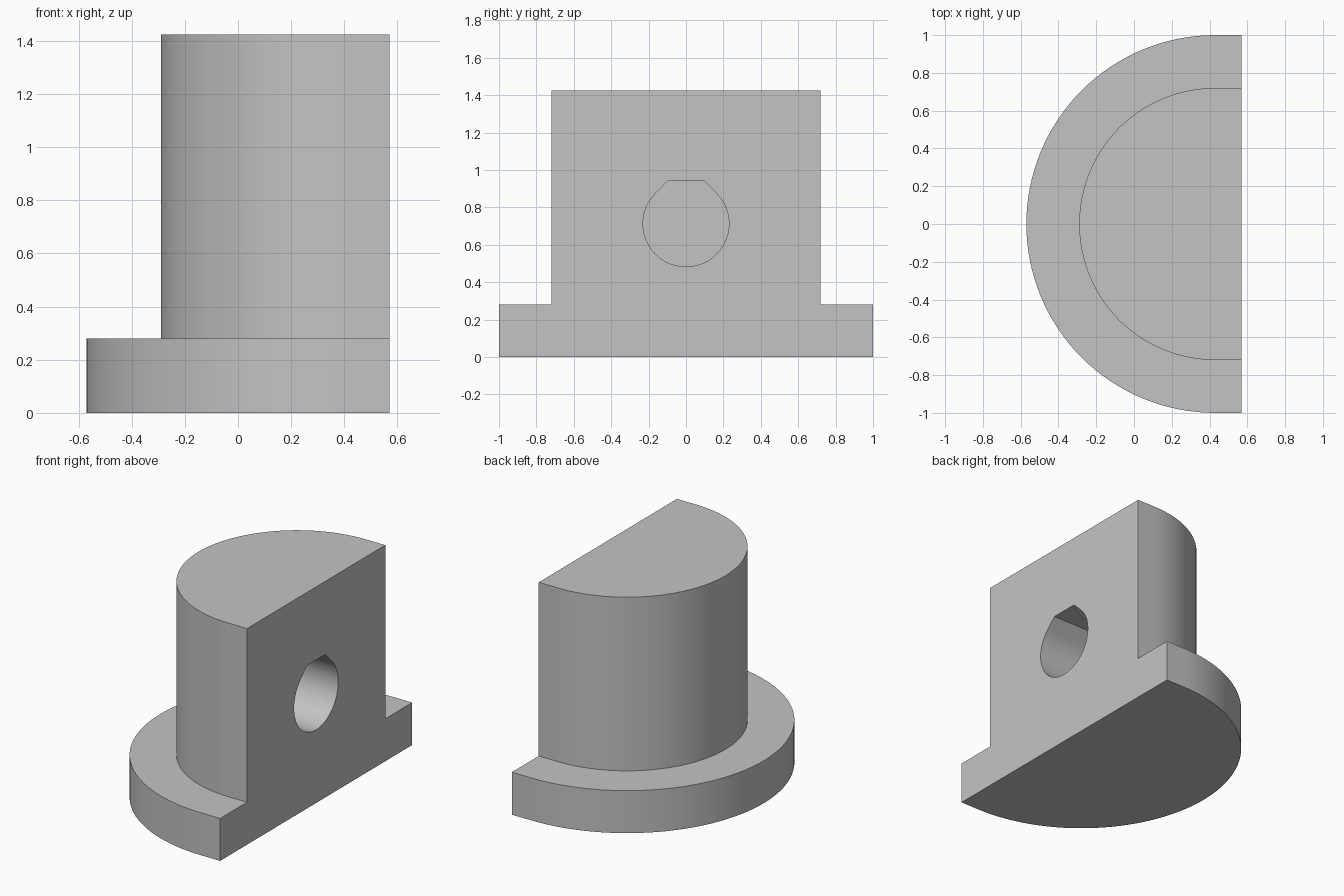
import bpy, bmesh
from math import sin, cos, pi, radians
from mathutils import Vector

cube = bpy.data.objects.get("Cube")
if cube:
    bpy.data.objects.remove(cube, do_unlink=True)

FLAT_X = 0.57      # flat mounting face
AXIS_X = 0.43      # centre of the rounded side
HEIGHT = 1.425
FLANGE_TOP = 0.28

grey = bpy.data.materials.new("plain grey")
grey.use_nodes = True
grey.diffuse_color = (0.55, 0.55, 0.55, 1)
grey.node_tree.nodes["Principled BSDF"].inputs["Base Color"].default_value = grey.diffuse_color


def prism(name, profile, direction):
    """Extrude a closed planar profile along a direction."""
    bm = bmesh.new()
    face = bm.faces.new([bm.verts.new(p) for p in profile])
    cap = bmesh.ops.extrude_face_region(bm, geom=[face])
    verts = [g for g in cap["geom"] if isinstance(g, bmesh.types.BMVert)]
    bmesh.ops.translate(bm, verts=verts, vec=Vector(direction))
    bmesh.ops.recalc_face_normals(bm, faces=bm.faces)
    mesh = bpy.data.meshes.new(name)
    bm.to_mesh(mesh)
    bm.free()
    mesh.materials.append(grey)
    obj = bpy.data.objects.new(name, mesh)
    bpy.context.collection.objects.link(obj)
    return obj


def d_profile(radius, z, steps=64):
    """Half circle continued by a short straight run to the flat face."""
    arc = [pi / 2 + pi * i / steps for i in range(steps + 1)]
    points = [(AXIS_X + radius * cos(a), radius * sin(a), z) for a in arc]
    return points + [(FLAT_X, -radius, z), (FLAT_X, radius, z)]


def hole_profile(radius, x, z, steps=36):
    """Teardrop: three quarter circle, 45 degree shoulders and a flat roof."""
    arc = [radians(135 + 270 * i / steps) for i in range(steps + 1)]
    points = [(x, radius * cos(a), z + radius * sin(a)) for a in arc]
    roof = radius * (2 ** 0.5 - 1)
    return points + [(x, roof, z + radius), (x, -roof, z + radius)]


# Flange and upright, merged into one solid with a blind teardrop hole
body = prism("flanged_half_post", d_profile(1.0, 0), (0, 0, FLANGE_TOP))
post = prism("post_helper", d_profile(0.72, FLANGE_TOP / 2), (0, 0, HEIGHT - FLANGE_TOP / 2))
hole = prism("hole_cutter", hole_profile(0.23, 0.0, HEIGHT / 2), (FLAT_X + 0.2, 0, 0))

bpy.ops.object.select_all(action="DESELECT")
body.select_set(True)
bpy.context.view_layer.objects.active = body
for helper, operation in ((post, "UNION"), (hole, "DIFFERENCE")):
    helper.hide_render = True
    mod = body.modifiers.new(helper.name, "BOOLEAN")
    mod.object, mod.operation, mod.solver = helper, operation, "EXACT"
    bpy.ops.object.modifier_apply(modifier=mod.name)
    bpy.data.objects.remove(helper, do_unlink=True)

# Merge leftover seams on flat faces, then smooth the rounded walls
bm = bmesh.new()
bm.from_mesh(body.data)
bmesh.ops.dissolve_limit(bm, angle_limit=radians(0.5), verts=bm.verts, edges=bm.edges)
bm.to_mesh(body.data)
bm.free()
bpy.ops.object.shade_smooth_by_angle(angle=radians(30))
